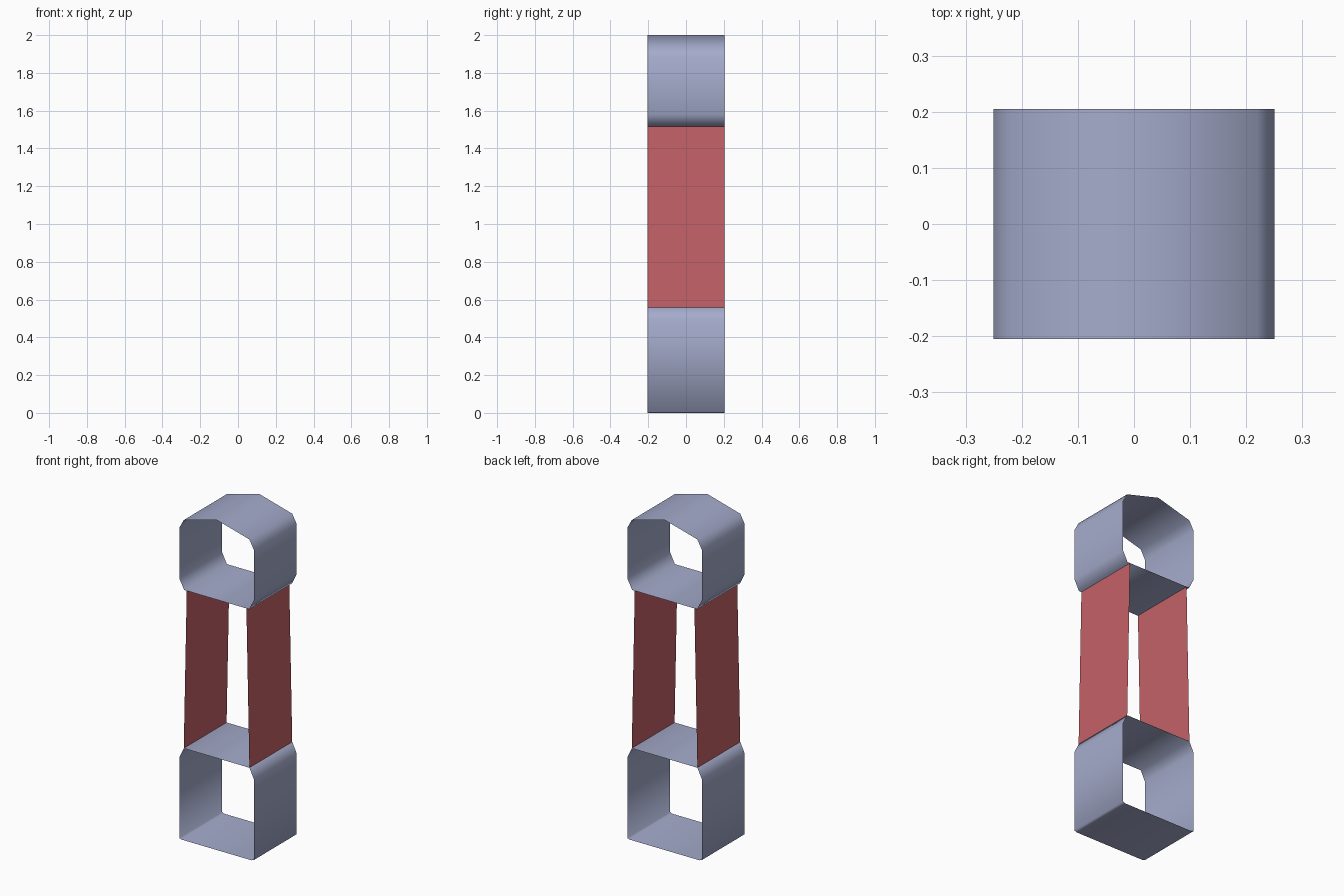
import bpy

if "Cube" in bpy.data.objects:
    bpy.data.objects.remove(bpy.data.objects["Cube"])

HALF_DEPTH = 0.205


def material(name, rgb):
    m = bpy.data.materials.new(name)
    m.diffuse_color = (*rgb, 1.0)
    m.use_nodes = True
    m.node_tree.nodes["Principled BSDF"].inputs["Base Color"].default_value = m.diffuse_color
    return m


BLUE_GREY = material("blue grey", (0.376, 0.413, 0.604))
RED = material("muted red", (0.558, 0.122, 0.136))


def sheet(name, profile, mat, closed):
    """Extrude an (x, z) profile along y as an open-ended thin sheet."""
    n = len(profile)
    verts = [(x, y, z) for y in (-HALF_DEPTH, HALF_DEPTH) for x, z in profile]
    faces = []
    for i in range(n if closed else n - 1):
        j = (i + 1) % n
        faces.append((i, j, n + j, n + i))
    mesh = bpy.data.meshes.new(name)
    mesh.from_pydata(verts, [], faces)
    mesh.materials.append(mat)
    for p in mesh.polygons:
        p.use_smooth = closed
    mesh.update()
    obj = bpy.data.objects.new(name, mesh)
    bpy.context.collection.objects.link(obj)
    return obj


def mirrored(right_half):
    """Complete a counter-clockwise right half, listed bottom to top."""
    return right_half + [(-x, z) for x, z in reversed(right_half) if x > 0]


# lower box: small bevel below, chamfered shoulders above
sheet("lower_frame", mirrored([(0.235, 0.0), (0.25, 0.006), (0.25, 0.495),
                               (0.22, 0.557)]), BLUE_GREY, True)

# upper box: chamfered all round with a shallow ridge
sheet("upper_frame", mirrored([(0.218, 1.517), (0.25, 1.58), (0.25, 1.885),
                               (0.22, 1.94), (0.0, 2.0)]), BLUE_GREY, True)

# slightly converging side panels
for side, name in ((1, "right_panel"), (-1, "left_panel")):
    ends = [(side * 0.22, 0.557), (side * 0.2, 1.517)]
    sheet(name, ends[::side], RED, False)
